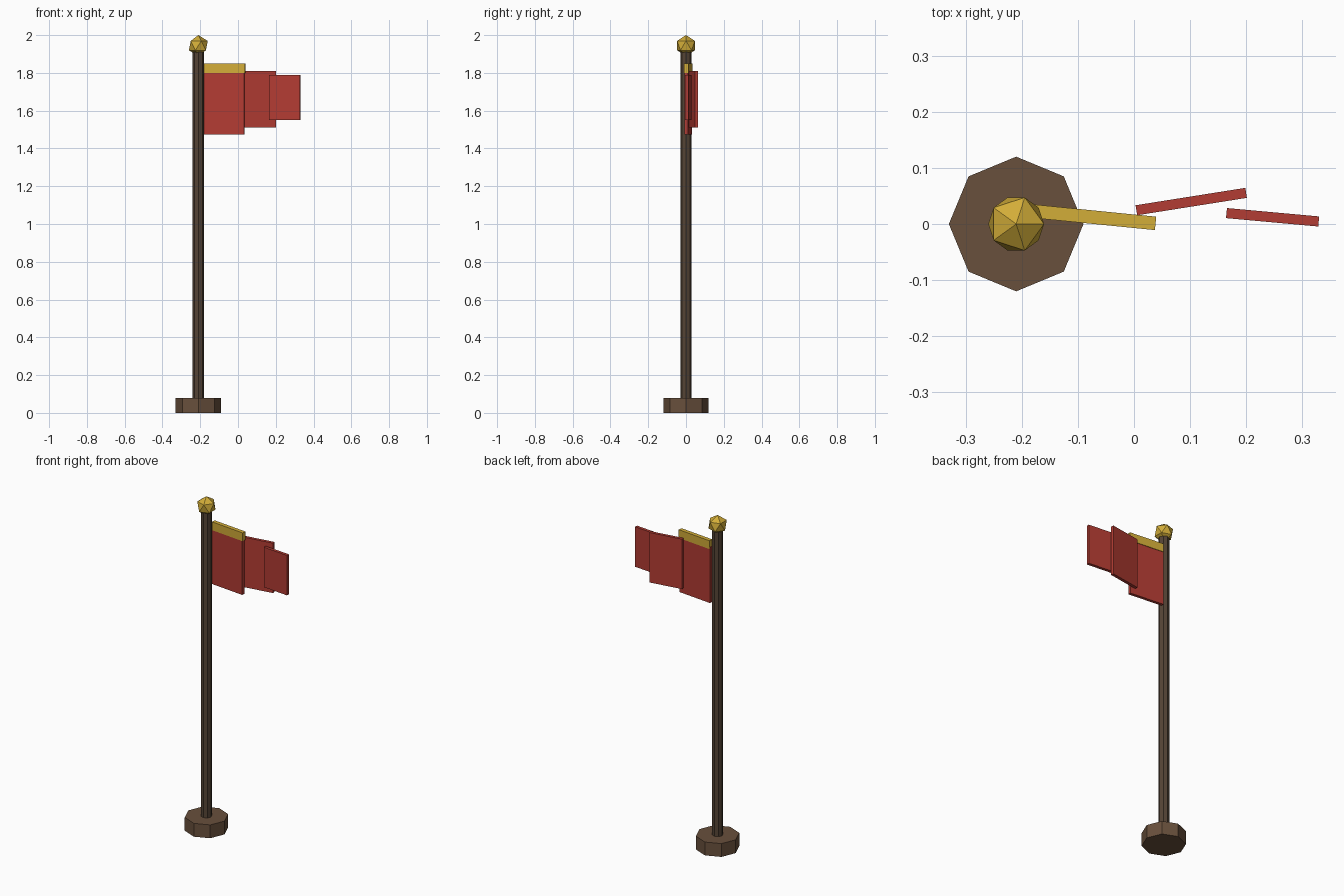
import bpy
from math import radians

if "Cube" in bpy.data.objects:
    bpy.data.objects.remove(bpy.data.objects["Cube"])

PX = -0.21  # pole axis


def material(name, rgb):
    m = bpy.data.materials.new(name)
    m.diffuse_color = (*rgb, 1)
    m.use_nodes = True
    m.node_tree.nodes["Principled BSDF"].inputs["Base Color"].default_value = m.diffuse_color
    return m


wood = material("wood", (0.14, 0.08, 0.045))
dark_wood = material("dark_wood", (0.09, 0.058, 0.036))
gold = material("gold", (0.65, 0.42, 0.04))
red = material("red", (0.45, 0.045, 0.033))


def finish(name, mat):
    ob = bpy.context.object
    ob.name = name
    ob.data.materials.append(mat)
    return ob


def post(name, r, z0, z1, mat):
    bpy.ops.mesh.primitive_cylinder_add(vertices=8, radius=r, depth=z1 - z0,
                                        location=(PX, 0, (z0 + z1) / 2))
    finish(name, mat)


def panel(name, x, y, length, thick, z0, z1, angle, mat):
    bpy.ops.mesh.primitive_cube_add(size=1, location=(x, y, (z0 + z1) / 2),
                                    rotation=(0, 0, radians(angle)))
    ob = finish(name, mat)
    ob.scale = (length, thick, z1 - z0)


# Base, pole and finial
post("base", 0.12, 0, 0.08, wood)
post("pole", 0.03, 0.06, 1.92, dark_wood)
bpy.ops.mesh.primitive_ico_sphere_add(subdivisions=1, radius=0.0555,
                                      location=(PX, 0, 1.9445))
finish("finial", gold)

# Flag cloth in three staggered panels, with a gold strip along the top
panel("flag_inner", -0.074, 0.012, 0.217, 0.018, 1.475, 1.81, -5.7, red)
panel("flag_strip", -0.071, 0.012, 0.220, 0.024, 1.80, 1.85, -5.7, gold)
panel("flag_middle", 0.102, 0.040, 0.198, 0.018, 1.51, 1.81, 9, red)
panel("flag_outer", 0.247, 0.012, 0.165, 0.018, 1.55, 1.79, -5.2, red)
